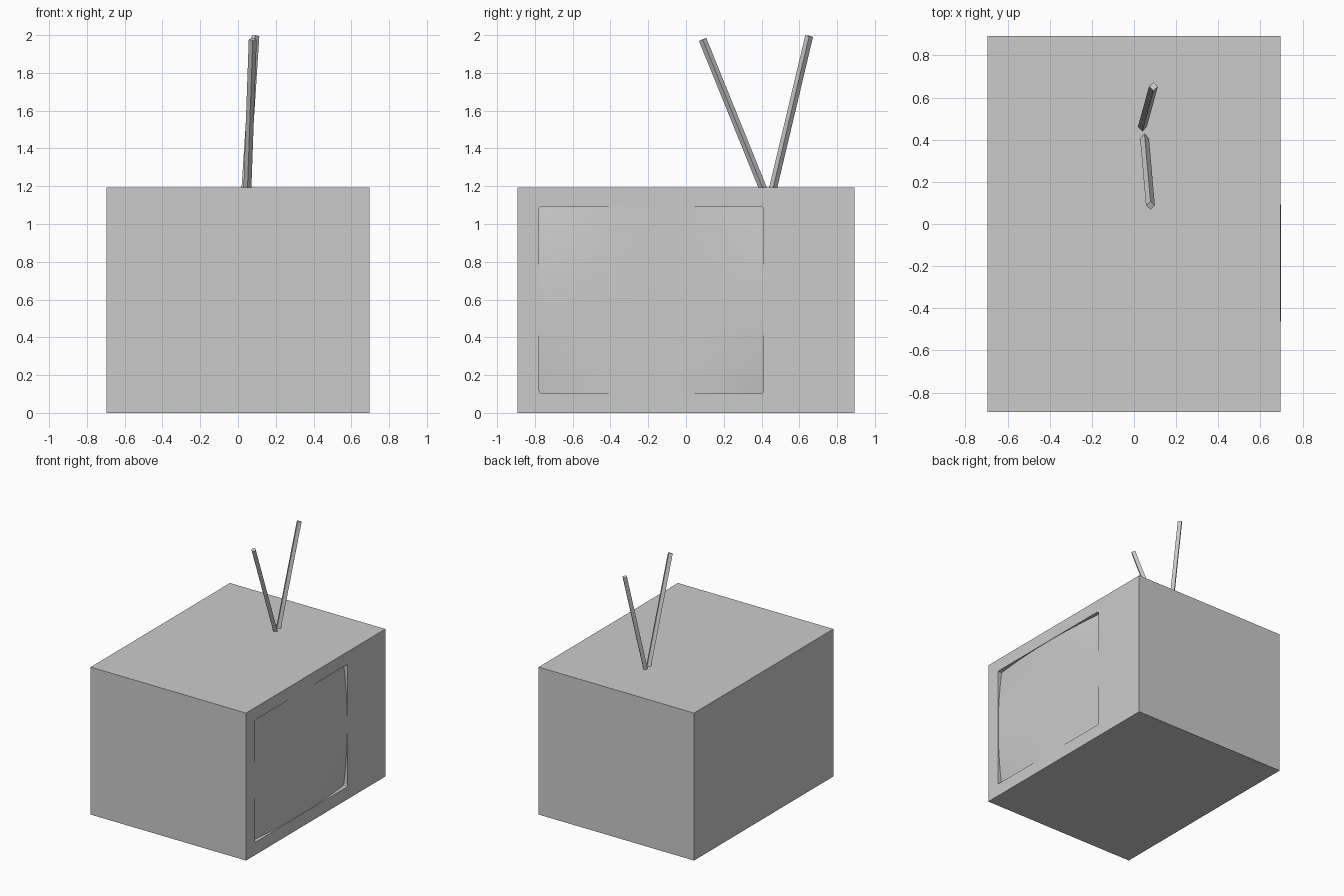
import bpy, bmesh
from mathutils import Vector

if "Cube" in bpy.data.objects:
    bpy.data.objects.remove(bpy.data.objects["Cube"])

X, Y, H = 0.696, 0.891, 1.194          # half width, half depth, height of cabinet
SY0, SY1, SZ0, SZ1 = -0.777, 0.409, 0.103, 1.093   # screen opening on the +x side


def box(name, lo, hi):
    lo, hi = Vector(lo), Vector(hi)
    bpy.ops.mesh.primitive_cube_add(size=1, location=(lo + hi) / 2)
    ob = bpy.context.object
    ob.name = name
    ob.scale = hi - lo
    bpy.ops.object.transform_apply(location=False, rotation=False, scale=True)
    return ob


# Cabinet with a shallow screen opening
cabinet = box("cabinet", (-X, -Y, 0), (X, Y, H))
cutter = box("screen_cutter", (X - 0.05, SY0, SZ0), (X + 0.1, SY1, SZ1))
bm = bmesh.new()
bm.from_mesh(cutter.data)
corners = [e for e in bm.edges
           if abs((e.verts[0].co - e.verts[1].co).normalized().x) > 0.9]
bmesh.ops.bevel(bm, geom=corners, offset=0.012, segments=2, affect='EDGES', profile=0.5)
bm.to_mesh(cutter.data)
bm.free()
cut = cabinet.modifiers.new("opening", 'BOOLEAN')
cut.object = cutter
cut.operation = 'DIFFERENCE'
cut.solver = 'EXACT'
bpy.context.view_layer.objects.active = cabinet
bpy.ops.object.modifier_apply(modifier=cut.name)
bpy.data.objects.remove(cutter)

# Bulging glass: nearly flush in the middle, sunk at the corners
bm = bmesh.new()
bmesh.ops.create_grid(bm, x_segments=16, y_segments=16, size=1)
for v in bm.verts:
    u, w = v.co.x, v.co.y
    sink = 0.004 * (u * u + w * w) + 0.03 * u * u * w * w
    v.co = (X + 0.001 - sink,
            (SY0 + SY1) / 2 + u * (SY1 - SY0) / 2,
            (SZ0 + SZ1) / 2 + w * (SZ1 - SZ0) / 2)
mesh = bpy.data.meshes.new("screen")
bm.to_mesh(mesh)
bm.free()
screen = bpy.data.objects.new("screen", mesh)
bpy.context.collection.objects.link(screen)
for p in mesh.polygons:
    p.use_smooth = True


# Two four-sided antenna rods leaning apart
def rod(name, base, tip, radius=0.021):
    base, tip = Vector(base), Vector(tip)
    d = tip - base
    base -= d.normalized() * 0.03
    side = Vector((1, 0, 0))
    side = (side - side.project(d)).normalized()
    other = d.normalized().cross(side)
    ring = [side, other, -side, -other]
    verts = [c + r * radius for c in (base, tip) for r in ring]
    faces = [(i, (i + 1) % 4, (i + 1) % 4 + 4, i + 4) for i in range(4)]
    faces += [(3, 2, 1, 0), (4, 5, 6, 7)]
    me = bpy.data.meshes.new(name)
    me.from_pydata(verts, [], faces)
    ob = bpy.data.objects.new(name, me)
    bpy.context.collection.objects.link(ob)


rod("antenna_front", (0.05, 0.405, H), (0.078, 0.088, 1.977))
rod("antenna_back", (0.04, 0.462, H), (0.092, 0.652, 1.995))
